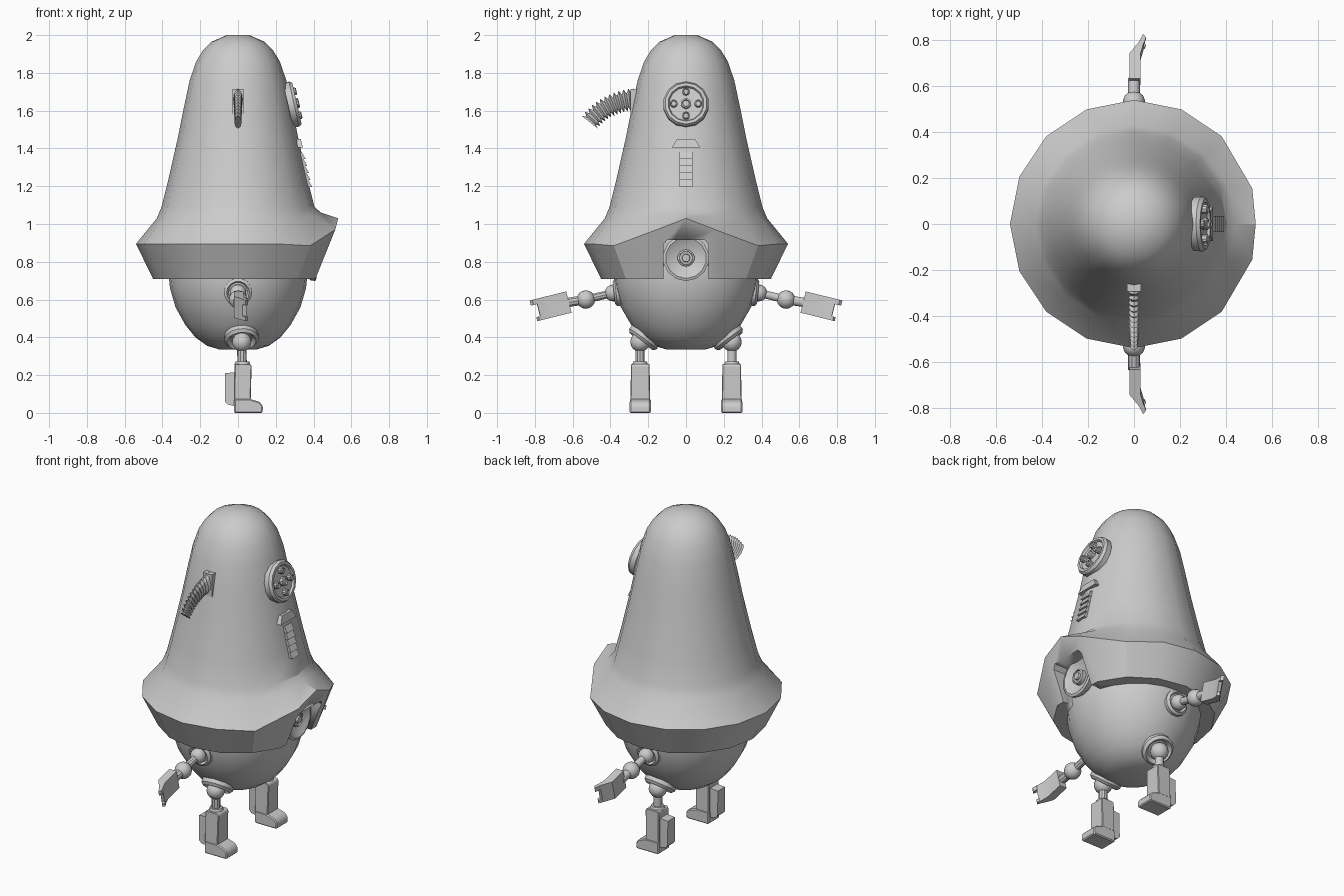
import bpy, bmesh, math
from mathutils import Vector, Matrix

if "Cube" in bpy.data.objects:
    bpy.data.objects.remove(bpy.data.objects["Cube"])


def finish(name, bm, angle=32):
    bmesh.ops.recalc_face_normals(bm, faces=bm.faces)
    me = bpy.data.meshes.new(name)
    bm.to_mesh(me)
    bm.free()
    ob = bpy.data.objects.new(name, me)
    bpy.context.collection.objects.link(ob)
    bpy.ops.object.select_all(action='DESELECT')
    ob.select_set(True)
    bpy.context.view_layer.objects.active = ob
    bpy.ops.object.shade_smooth_by_angle(angle=math.radians(angle))
    return ob


def skin(bm, rings):
    n = len(rings[0])
    for a, b in zip(rings, rings[1:]):
        for i in range(n):
            j = (i + 1) % n
            bm.faces.new((a[i], a[j], b[j], b[i]))
    bm.faces.new(rings[0])
    bm.faces.new(rings[-1])


def lathe(name, profile, sides=16, at=(0, 0, 0), axis=(0, 0, 1), tweak=None, angle=32):
    """Spin (radius, height) pairs around an axis through a point."""
    rot = Vector((0, 0, 1)).rotation_difference(Vector(axis).normalized())
    bm, rings = bmesh.new(), []
    for k, (r, h) in enumerate(profile):
        ring = []
        for i in range(sides):
            a = 2 * math.pi * i / sides
            p = Vector((r * math.cos(a), r * math.sin(a), h))
            if tweak:
                p = tweak(k, i, p)
            ring.append(bm.verts.new(rot @ p + Vector(at)))
        rings.append(ring)
    skin(bm, rings)
    return finish(name, bm, angle)


def rod(name, a, b, r, sides=10):
    d = Vector(b) - Vector(a)
    return lathe(name, [(r, 0), (r, d.length)], sides, a, d, angle=40)


def ball(name, at, r):
    bm = bmesh.new()
    bmesh.ops.create_uvsphere(bm, u_segments=14, v_segments=8, radius=r,
                              matrix=Matrix.Translation(at))
    return finish(name, bm)


def prism(name, pts, lo, hi, place, bevel=0.0):
    """Extrude a 2D outline from lo to hi; place maps (p, q, h) to world."""
    bm = bmesh.new()
    skin(bm, [[bm.verts.new(place(p, q, h)) for p, q in pts] for h in (lo, hi)])
    if bevel:
        bmesh.ops.bevel(bm, geom=bm.edges[:], offset=bevel, segments=1, affect='EDGES')
    return finish(name, bm, 20)


def mirrored(parts):
    for ob in parts:
        bm = bmesh.new()
        bm.from_mesh(ob.data)
        for v in bm.verts:
            v.co.y *= -1
        finish(ob.name.replace("left", "right"), bm, 32 if "ball" in ob.name else 30)


# Egg-shaped lower body
lathe("lower_body", [(.10, .335), (.17, .355), (.235, .40), (.29, .465), (.345, .56),
                     (.375, .66), (.385, .75), (.37, .85)], 24,
      tweak=lambda k, i, p: Vector((p.x * .96, p.y, p.z)))


# Tall hood with flared rim, raised to a peak on the +x side
def peak(k, i, p):
    d = min(i, 16 - i)
    s = 1 if i < 8 else -1
    if k <= 1:
        p.x = min(p.x, .41 if k == 1 else .385)
    elif k == 2:
        if d == 0:
            return Vector((.53, 0, 1.03))
        if d == 1:
            return Vector((.515, s * .155, .97))
        if d == 2:
            p.z = .885
    elif k == 3 and d < 2:
        p += Vector((.01, 0, .03 if d == 0 else .015))
    return p


hood = lathe("hood", [(.40, .712), (.45, .71), (.54, .895), (.43, 1.03), (.405, 1.09), (.37, 1.23),
                      (.32, 1.45), (.29, 1.6), (.256, 1.76), (.222, 1.86), (.185, 1.92),
                      (.14, 1.965), (.06, 2.0)], 16, tweak=peak, angle=28)

# Rectangular notch in the rim for the eye
cutter = prism("notch_cutter", [(-.12, .6), (.12, .6), (.12, .89), (.10, .915), (-.10, .915),
                                (-.12, .89)], .345, .8, lambda p, q, h: (h, p, q))
mod = hood.modifiers.new("notch", 'BOOLEAN')
mod.operation, mod.object, mod.solver = 'DIFFERENCE', cutter, 'EXACT'
bpy.context.view_layer.objects.active = hood
bpy.ops.object.modifier_apply(modifier="notch")
bpy.data.objects.remove(cutter)

# Dished eye with central lens
lathe("eye_dish", [(.09, 0), (.118, .03), (.122, .055), (.108, .06), (.055, .03)], 14,
      (.355, 0, .82), (1, 0, 0))
lathe("eye_lens", [(.045, 0), (.045, .05), (.036, .055), (.034, .046), (.022, .046),
                   (.02, .058)], 14, (.36, 0, .82), (1, 0, 0))

# Round dial on the sloping head
n = Vector((.975, 0, .22)).normalized()
up = Vector((-n.z, 0, n.x))
c = Vector((.275, 0, 1.63))
lathe("dial_plate", [(.12, -.01), (.122, .022), (.112, .038), (.096, .038), (.09, .026)], 14, c, n)
for u, v, r in ((0, 0, .027), (.065, 0, .02), (-.065, 0, .02), (0, .065, .02), (0, -.065, .02)):
    lathe("dial_knob", [(r, .02), (r, .046), (r * .7, .05), (r * .6, .042)], 10,
          c + up * u + Vector((0, v, 0)), n)

# Vent cover and louvres under the dial
prism("vent_cover", [(-.075, 1.405), (.075, 1.405), (.048, 1.45), (-.048, 1.45)], -.02, .012,
      lambda p, q, h: (.325 + (1.43 - q) * .25 + h, p, q))
for k in range(5):
    z = 1.345 - k * .037
    x = .342 + (1.345 - z) * .232
    prism("vent_louvre", [(x - .03, z + .036), (x - .004, z + .036), (x + .016, z),
                          (x - .03, z)], -.034, .034, lambda p, q, h: (p, h, q))

# Pleated hose bending down from the head
bm, rings = bmesh.new(), []
steps = 24
for k in range(steps + 1):
    t = k / steps
    a = math.radians(92 + 50 * t)
    mid = Vector((0, -.265 + .31 * math.cos(a), 1.348 + .31 * math.sin(a)))
    out = Vector((0, math.cos(a), math.sin(a)))
    big = k % 2 == 0
    w = (.026 if big else .014) * (1 - .25 * t)
    hgt = (.062 if big else .036) * (1 - .12 * t)
    rings.append([bm.verts.new(mid + Vector((w * math.cos(b), 0, 0)) + out * hgt * math.sin(b))
                  for b in [2 * math.pi * i / 8 for i in range(8)]])
skin(bm, rings)
finish("hose", bm, 20)
prism("hose_mount", [(-.03, 1.58), (.03, 1.58), (.03, 1.715), (-.03, 1.715)], -.295, -.22,
      lambda p, q, h: (p, h, q))

# Arm: socket, ball joints, rods and clawed hand
d = Vector((0, .97, -.24)).normalized()
side = Vector((0, .24, .97)).normalized()
sh, el = Vector((0, .385, .635)), Vector((0, .53, .60))
wrist = Vector((0, .615, .588))


def hand(p, q, h):
    return wrist + Vector((p, 0, 0)) + d * q + side * h


arm = [
    lathe("left_arm_socket", [(.075, -.05), (.075, .0), (.06, .012), (.05, -.005)], 14,
          sh - d * .015, (0, .97, -.1)),
    ball("left_shoulder_ball", sh, .045),
    rod("left_upper_arm", sh, el, .022),
    ball("left_elbow_ball", el, .049),
    rod("left_forearm", el, wrist + d * .02, .026),
    prism("left_palm", [(-.02, .005), (.028, .005), (.028, .115), (.044, .17), (.024, .172),
                        (-.02, .118)], -.058, .058, hand),
    prism("left_finger_upper", [(.02, .165), (.045, .165), (.052, .19), (.04, .205)],
          .03, .058, hand),
    prism("left_finger_lower", [(.02, .165), (.045, .165), (.052, .18), (.04, .192)],
          -.058, -.036, hand),
]
mirrored(arm)

# Leg: tilted hip socket, ball, rod and booted foot
hip = Vector((.02, .243, .375))
axis = (.06, .6, -.8)


def across(p, q, h):
    return (p, .242 + h * (1 - .35 * max(0, q - .05)), q)


leg = [
    lathe("left_hip_socket", [(.09, -.05), (.092, .005), (.078, .02), (.058, 0)], 16,
          (.018, .225, .395), axis),
    ball("left_hip_ball", hip, .052),
    rod("left_leg_rod", hip, (.022, .243, .23), .025),
    lathe("left_ankle_collar", [(.036, 0), (.042, .01), (.036, .028)], 12, (.023, .243, .245)),
    prism("left_boot", [(-.02, .018), (.066, .018), (.072, .25), (.062, .26), (-.012, .26),
                        (-.018, .25)], -.053, .053, across, .004),
    prism("left_foot", [(-.02, 0), (.13, 0), (.132, .035), (.115, .058), (.06, .075),
                        (-.02, .075)], -.056, .056, across, .006),
    prism("left_calf_pack", [(-.055, .045), (-.015, .035), (-.015, .215), (-.07, .21),
                             (-.07, .06)], -.036, .036, across),
]
mirrored(leg)
